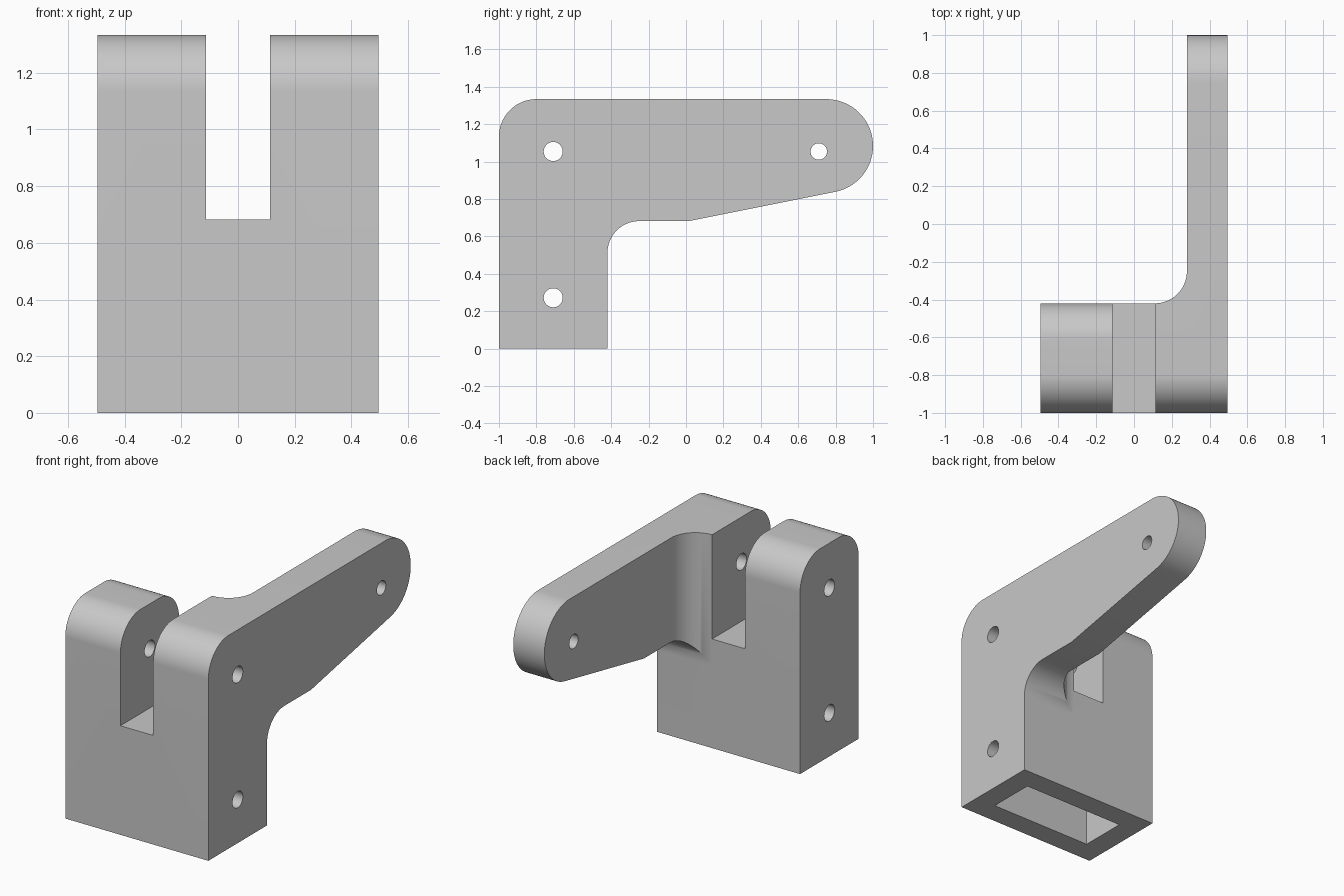
import bpy, bmesh
from math import sin, cos, radians
from mathutils import Vector

if "Cube" in bpy.data.objects:
    bpy.data.objects.remove(bpy.data.objects["Cube"], do_unlink=True)

HALF_W, FRONT, BACK, TOP = 0.495, -1.0, -0.42, 1.334
SLOT, FLOOR, ARM_IN = 0.1135, 0.682, 0.28
ROUND, FILLET, TIP = 0.2, 0.17, 0.25
PIN_Y = (FRONT + BACK) / 2
OVER = 0.2


def arc(cx, cy, r, start, end, steps=24):
    angles = [radians(start + (end - start) * i / steps) for i in range(steps + 1)]
    return [(cx + r * cos(a), cy + r * sin(a)) for a in angles]


def prism(name, outline, axis, low, high):
    """Extrude a closed 2D outline along x (points are y, z) or z (points are x, y)."""
    def place(p, h):
        return Vector((h, *p)) if axis == "x" else Vector((*p, h))
    bm = bmesh.new()
    face = bm.faces.new([bm.verts.new(place(p, low)) for p in outline])
    grown = bmesh.ops.extrude_face_region(bm, geom=[face])["geom"]
    shift = place((0, 0), high - low)
    bmesh.ops.translate(bm, vec=shift, verts=[v for v in grown if isinstance(v, bmesh.types.BMVert)])
    bmesh.ops.recalc_face_normals(bm, faces=bm.faces)
    mesh = bpy.data.meshes.new(name)
    bm.to_mesh(mesh)
    bm.free()
    obj = bpy.data.objects.new(name, mesh)
    bpy.context.collection.objects.link(obj)
    return obj


def rect(x0, y0, x1, y1):
    return [(x0, y0), (x1, y0), (x1, y1), (x0, y1)]


def combine(target, tool, operation="DIFFERENCE"):
    tool.hide_render = True
    mod = target.modifiers.new(tool.name, "BOOLEAN")
    mod.operation, mod.solver, mod.object = operation, "EXACT", tool
    bpy.context.view_layer.objects.active = target
    bpy.ops.object.modifier_apply(modifier=mod.name)
    bpy.data.objects.remove(tool, do_unlink=True)


# Side profile: upright block, inner fillet, tapered arm with round tip
side = [(FRONT, 0), (BACK, 0)]
side += arc(BACK + FILLET, FLOOR - FILLET, FILLET, 180, 90)
side += [(0.015, FLOOR)]
side += arc(1 - TIP, TOP - TIP, TIP, -78.7, 90, 48)
side += arc(FRONT + ROUND, TOP - ROUND, ROUND, 90, 180)
bracket = prism("bracket", side, "x", -HALF_W, HALF_W)

# Plan outline: wide block with a thin arm along one side
plan = [(-HALF_W - OVER, FRONT - OVER), (HALF_W + OVER, FRONT - OVER),
        (HALF_W + OVER, 1 + OVER), (ARM_IN, 1 + OVER)]
plan += arc(ARM_IN - FILLET, BACK + FILLET, FILLET, 0, -90)
plan += [(-HALF_W - OVER, BACK)]
combine(bracket, prism("plan_shape", plan, "z", -OVER, TOP + OVER), "INTERSECT")

# Slot between the two lugs
combine(bracket, prism("slot", rect(FRONT - OVER, FLOOR, BACK + OVER, TOP + OVER), "x", -SLOT, SLOT))

# Rounded back edge on the free lug
corner = arc(BACK - ROUND, TOP - ROUND, ROUND, 0, 90)
corner += [(BACK - ROUND, TOP + OVER), (BACK + OVER, TOP + OVER), (BACK + OVER, TOP - ROUND)]
combine(bracket, prism("lug_round", corner, "x", -HALF_W - OVER, 0))

# Rectangular pocket from below
combine(bracket, prism("pocket", rect(-0.355, PIN_Y - 0.15, 0.355, PIN_Y + 0.15), "z", -OVER, 0.54))

# Pin holes through the block, lugs and arm tip
for y, z, r in ((PIN_Y, 0.272, 0.051), (PIN_Y, 1.054, 0.051), (-PIN_Y, 1.054, 0.044)):
    combine(bracket, prism("pin_hole", arc(y, z, r, 0, 348.75, 31), "x", -1, 1))

# Single plain grey
grey = bpy.data.materials.new("plain grey")
grey.use_nodes = True
grey.diffuse_color = (0.58, 0.58, 0.58, 1)
grey.node_tree.nodes["Principled BSDF"].inputs["Base Color"].default_value = grey.diffuse_color
bracket.data.materials.clear()
bracket.data.materials.append(grey)
for poly in bracket.data.polygons:
    poly.material_index = 0

bpy.ops.object.select_all(action="DESELECT")
bracket.select_set(True)
bpy.context.view_layer.objects.active = bracket
bpy.ops.object.shade_smooth_by_angle(angle=radians(30))
